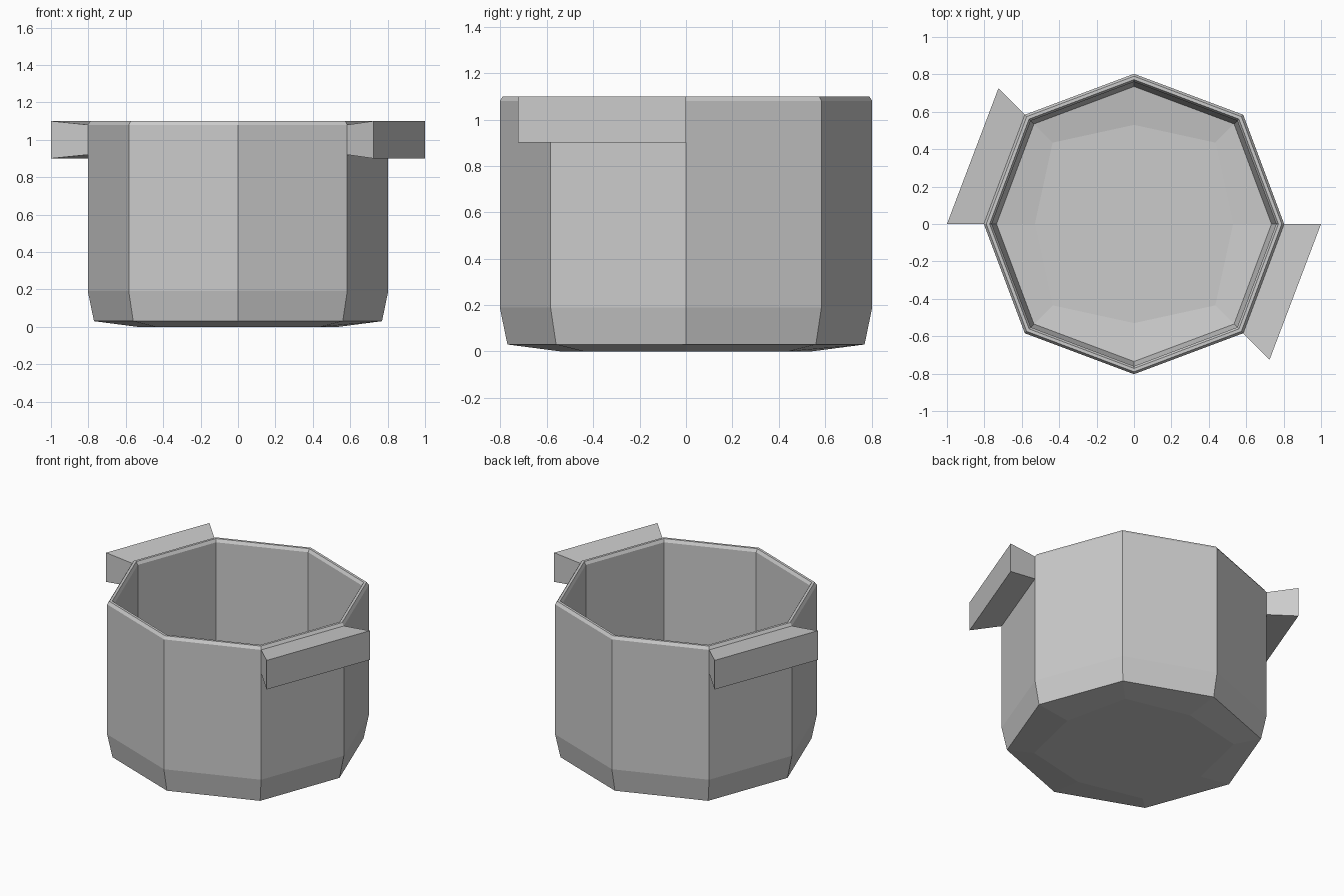
import bpy, bmesh

if "Cube" in bpy.data.objects:
    bpy.data.objects.remove(bpy.data.objects["Cube"])

def finish(bm, name):
    bmesh.ops.recalc_face_normals(bm, faces=bm.faces)
    me = bpy.data.meshes.new(name)
    bm.to_mesh(me)
    bm.free()
    ob = bpy.data.objects.new(name, me)
    bpy.context.collection.objects.link(ob)
    return ob

def octagon(bm, a, c, z):
    # a: reach along the axes, c: x and y of the diagonal corners
    pts = [(a, 0), (c, c), (0, a), (-c, c), (-a, 0), (-c, -c), (0, -a), (c, -c)]
    return [bm.verts.new((x, y, z)) for x, y in pts]

# pot body: outer wall, rim and inner wall as stacked octagon rings
profile = [
    (0.54, 0.44, 0.0), (0.77, 0.56, 0.03), (0.803, 0.584, 0.19),
    (0.803, 0.584, 1.08), (0.79, 0.574, 1.10), (0.772, 0.561, 1.10),
    (0.76, 0.552, 1.08), (0.76, 0.552, 0.20), (0.735, 0.535, 0.065),
    (0.53, 0.435, 0.04),
]
bm = bmesh.new()
rings = [octagon(bm, *p) for p in profile]
for r, s in zip(rings, rings[1:]):
    for i in range(8):
        j = (i + 1) % 8
        bm.faces.new((r[i], r[j], s[j], s[i]))
bm.faces.new(rings[0][::-1])
bm.faces.new(rings[-1])
finish(bm, "pot_body")

# two side handles, one the half-turn copy of the other
for name, s in (("right_handle", 1), ("left_handle", -1)):
    bm = bmesh.new()
    inner = [(0.803, 0), (0.584, -0.584)]
    outer = [(1.0, 0), (0.725, -0.725)]
    def pair(p, lo, hi):
        return [bm.verts.new((s * p[0], s * p[1], z)) for z in (lo, hi)]
    corners = [pair(inner[0], 0.92, 1.08), pair(outer[0], 0.90, 1.10),
               pair(outer[1], 0.90, 1.10), pair(inner[1], 0.92, 1.08)]
    for i in range(4):
        a, b = corners[i], corners[(i + 1) % 4]
        bm.faces.new((a[0], b[0], b[1], a[1]))
    bm.faces.new([c[0] for c in corners])
    bm.faces.new([c[1] for c in corners])
    finish(bm, name)
